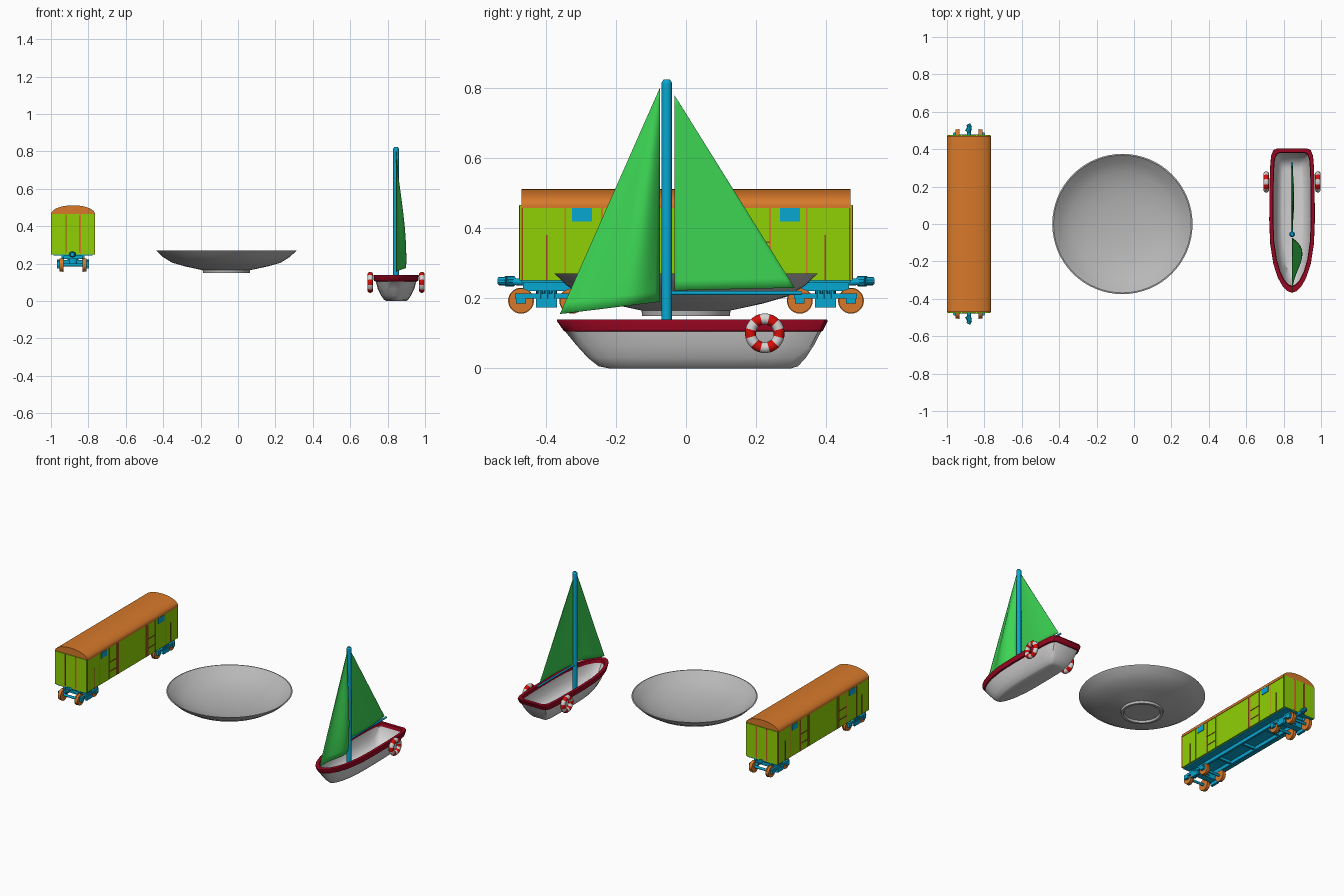
import bpy, bmesh, math
from mathutils import Vector

if "Cube" in bpy.data.objects:
    bpy.data.objects.remove(bpy.data.objects["Cube"])


def material(name, rgb):
    m = bpy.data.materials.new(name)
    color = [(c / 255) ** 2.2 for c in rgb] + [1]
    m.use_nodes = True
    m.diffuse_color = color
    m.node_tree.nodes["Principled BSDF"].inputs["Base Color"].default_value = color
    return m


ORANGE = material("orange", (214, 120, 46))
RUST = material("rust", (165, 70, 30))
LIME = material("lime green", (143, 208, 14))
BLUE = material("bright blue", (16, 166, 208))
MAROON = material("maroon", (150, 14, 38))
RED = material("red", (212, 22, 18))
WHITE = material("off white", (212, 210, 210))
GREY = material("grey", (182, 182, 182))
GREEN = material("sail green", (62, 210, 84))


def finish(bm, name, mats, smooth=35):
    bmesh.ops.recalc_face_normals(bm, faces=bm.faces)
    me = bpy.data.meshes.new(name)
    bm.to_mesh(me)
    bm.free()
    ob = bpy.data.objects.new(name, me)
    bpy.context.collection.objects.link(ob)
    for m in mats:
        me.materials.append(m)
    if smooth:
        bpy.ops.object.select_all(action="DESELECT")
        ob.select_set(True)
        bpy.context.view_layer.objects.active = ob
        bpy.ops.object.shade_smooth_by_angle(angle=math.radians(smooth))
    return ob


def box(name, center, size, mat):
    bm = bmesh.new()
    bmesh.ops.create_cube(bm, size=1)
    bmesh.ops.scale(bm, vec=size, verts=bm.verts)
    bmesh.ops.translate(bm, vec=center, verts=bm.verts)
    return finish(bm, name, [mat], 0)


def rod(name, a, b, r, mat, sides=20, r2=None):
    a, b = Vector(a), Vector(b)
    bm = bmesh.new()
    bmesh.ops.create_cone(bm, cap_ends=True, segments=sides, radius1=r,
                          radius2=r if r2 is None else r2, depth=(b - a).length)
    rot = (b - a).to_track_quat("Z", "Y").to_matrix()
    bmesh.ops.rotate(bm, matrix=rot, verts=bm.verts)
    bmesh.ops.translate(bm, vec=(a + b) / 2, verts=bm.verts)
    return finish(bm, name, [mat])


def loft(bm, rings, closed=True):
    loops = [[bm.verts.new(p) for p in ring] for ring in rings]
    rows = []
    for lo, hi in zip(loops, loops[1:]):
        n = len(lo)
        rows.append([bm.faces.new((lo[i], lo[(i + 1) % n], hi[(i + 1) % n], hi[i]))
                     for i in range(n if closed else n - 1)])
    return loops, rows


# ---- Shallow bowl with a foot ring
BX = -0.062
profile = [(0, .163), (.105, .163), (.11, .15), (.125, .15), (.127, .165), (.22, .185),
           (.29, .205), (.34, .236), (.375, .27), (.368, .271), (.33, .24), (.277, .209),
           (.2, .19), (.125, .175), (0, .172)]
bm = bmesh.new()
pts = [bm.verts.new((BX + r, 0, z)) for r, z in profile]
edges = [bm.edges.new(e) for e in zip(pts, pts[1:])]
bmesh.ops.spin(bm, geom=pts + edges, cent=(BX, 0, 0), axis=(0, 0, 1),
               angle=math.tau, steps=64)
bmesh.ops.remove_doubles(bm, verts=bm.verts, dist=1e-5)
finish(bm, "bowl", [GREY], 30)

# ---- Boat hull: one deck outline, lofted through levels
HX = .845
half = [(0, 0), (.025, .012), (.05, .045), (.076, .105), (.1, .2), (.117, .34), (.122, .5),
        (.121, .7), (.118, .86), (.112, .95), (.1, .988), (.08, 1)]
outline = half + [(-w, t) for w, t in reversed(half[1:])]
# z, bow y, stern y, width scale
levels = [(0, -.22, .3, .42), (.006, -.25, .32, .52), (.03, -.28, .342, .66),
          (.065, -.312, .365, .8), (.105, -.345, .386, .89), (.107, -.349, .391, .97),
          (.134, -.368, .404, 1), (.14, -.368, .403, .99), (.14, -.335, .383, .84),
          (.118, -.33, .38, .82), (.07, -.3, .355, .72), (.038, -.265, .33, .55),
          (.03, -.22, .3, .42)]
bm = bmesh.new()
rings = [[(HX + w * s, y0 + (y1 - y0) * t, z) for w, t in outline] for z, y0, y1, s in levels]
loops, rows = loft(bm, rings)
bm.faces.new(loops[0])
bm.faces.new(loops[-1])
for row in rows[4:9]:
    for f in row:
        f.material_index = 1
finish(bm, "boat_hull", [WHITE, MAROON], 35)

# ---- Mast and boom
MY = -.055
rod("mast", (HX, MY, .03), (HX, MY, .815), .015, BLUE)
rod("mast_cap", (HX, MY, .815), (HX, MY, .824), .015, BLUE, r2=.009)
rod("boom", (HX, MY, .215), (HX, .33, .215), .006, BLUE, 12)


# ---- Sails: triangular grids bulging sideways
def sail(name, top, fore, aft, bulge):
    n = 20
    top, fore, aft = (Vector((HX, y, z)) for y, z in (top, fore, aft))
    rings = []
    for j in range(n + 1):
        t = j / n
        row = []
        for i in range(n + 1):
            p = fore.lerp(aft, i / n).lerp(top, t)
            p.x += bulge(i / n, t)
            row.append(p)
        rings.append(row)
    bm = bmesh.new()
    loft(bm, rings, closed=False)
    bmesh.ops.remove_doubles(bm, verts=bm.verts, dist=1e-5)
    ob = finish(bm, name, [GREEN], 60)
    mod = ob.modifiers.new("thickness", "SOLIDIFY")
    mod.thickness, mod.offset = .003, 0


sail("main_sail", (-.033, .78), (-.033, .222), (.31, .23),
     lambda s, t: .01 * math.sin(math.pi * s) * (1 - t))
sail("front_sail", (-.075, .8), (-.36, .155), (-.075, .19),
     lambda s, t: .066 * math.sin(math.pi * s ** 1.8) * (1 - t) ** 1.6 * (.8 + 1.6 * t))

# ---- Life rings on both sides
for side, label in ((1, "left"), (-1, "right")):
    bpy.ops.mesh.primitive_torus_add(major_segments=48, minor_segments=14, major_radius=.041,
                                     minor_radius=.0155, rotation=(0, math.pi / 2, 0),
                                     location=(HX + side * .138, .225, .1))
    ring = bpy.context.object
    ring.name = label + "_life_ring"
    for m in (WHITE, RED):
        ring.data.materials.append(m)
    for f in ring.data.polygons:
        angle = math.atan2(f.center.y, f.center.x) + math.pi / 12
        f.material_index = int(angle % math.tau / (math.tau / 12)) % 2
    bpy.ops.object.shade_smooth_by_angle(angle=math.radians(60))

# ---- Wagon body and curved roof
WX = -.882
box("wagon_body", (WX, 0, .358), (.23, .95, .216), LIME)
arc = [(.118 * math.cos(a), .464 + .048 * math.sin(a))
       for a in (math.pi * i / 24 for i in range(25))]
arc = [(.118, .458)] + arc + [(-.118, .458)]
bm = bmesh.new()
loops, rows = loft(bm, [[(WX + x, y, z) for x, z in arc] for y in (-.47, .47)])
for loop in loops:
    bm.faces.new(loop)
finish(bm, "wagon_roof", [ORANGE], 40)

# ---- Wagon side trim, doors and windows
for side in (1, -1):
    sx = WX + side * .1155
    for end in (1, -1):
        for y in (.145, .16, .24, .345):
            box("side_rib", (sx, end * y, .355), (.004, .005, .208), ORANGE)
        box("hand_rail", (sx, end * .397, .315), (.005, .004, .13), RUST)
        box("corner_post", (sx, end * .468, .355), (.003, .004, .208), RUST)
        for z in (.3, .36):
            box("door_bar", (sx, end * .2, z), (.005, .08, .004), RUST)
        box("side_window", (sx, end * .297, .438), (.006, .058, .038), BLUE)

for end, label in ((1, "rear"), (-1, "front")):
    # End door frame
    ey = end * .4755
    for x in (-.04, .04):
        box(label + "_door_post", (WX + x, ey, .36), (.005, .004, .21), ORANGE)
    for x in (-.034, .034):
        box(label + "_door_seam", (WX + x, ey, .36), (.003, .003, .2), RUST)
    # Coupler
    rod(label + "_coupler_shank", (WX, end * .45, .245), (WX, end * .5, .248), .01, BLUE, 12)
    rod(label + "_coupler_head", (WX - .008, end * .492, .249), (WX + .004, end * .515, .249),
        .015, BLUE, 10)
    rod(label + "_coupler_jaw", (WX + .006, end * .512, .249), (WX - .004, end * .534, .249),
        .012, BLUE, 10)
    # Bogie frame with springs
    by = end * .398
    box(label + "_bolster", (WX, by, .205), (.13, .045, .03), BLUE)
    rod(label + "_pivot", (WX, by, .2), (WX, by, .246), .03, BLUE)
    for side in (1, -1):
        fx = WX + side * .077
        box("bogie_side_frame", (fx, by, .207), (.014, .18, .014), BLUE)
        box("bogie_spring_plate", (fx, by, .186), (.016, .06, .026), BLUE)
        for dy in (-.02, 0, .02):
            rod("bogie_spring", (fx, by + dy, .175), (fx, by + dy, .222), .008, BLUE, 10)
        for dy in (-.073, .073):
            box("axle_box", (fx, by + dy, .199), (.018, .028, .028), BLUE)
            rod("wheel", (WX + side * .057, by + dy, .193), (WX + side * .072, by + dy, .193),
                .035, ORANGE, 28)
            rod("wheel_flange", (WX + side * .05, by + dy, .193),
                (WX + side * .057, by + dy, .193), .037, ORANGE, 28)
    for dy in (-.073, .073):
        rod("axle", (WX - .08, by + dy, .193), (WX + .08, by + dy, .193), .008, BLUE, 12)

# ---- Wagon underframe
box("wagon_floor", (WX, 0, .247), (.21, .94, .008), BLUE)
for x in (-.055, .055):
    box("underframe_sill", (WX + x, 0, .234), (.014, .93, .026), BLUE)
for y in (-.44, -.22, 0, .22, .44):
    box("underframe_cross_beam", (WX, y, .236), (.1, .014, .02), BLUE)
